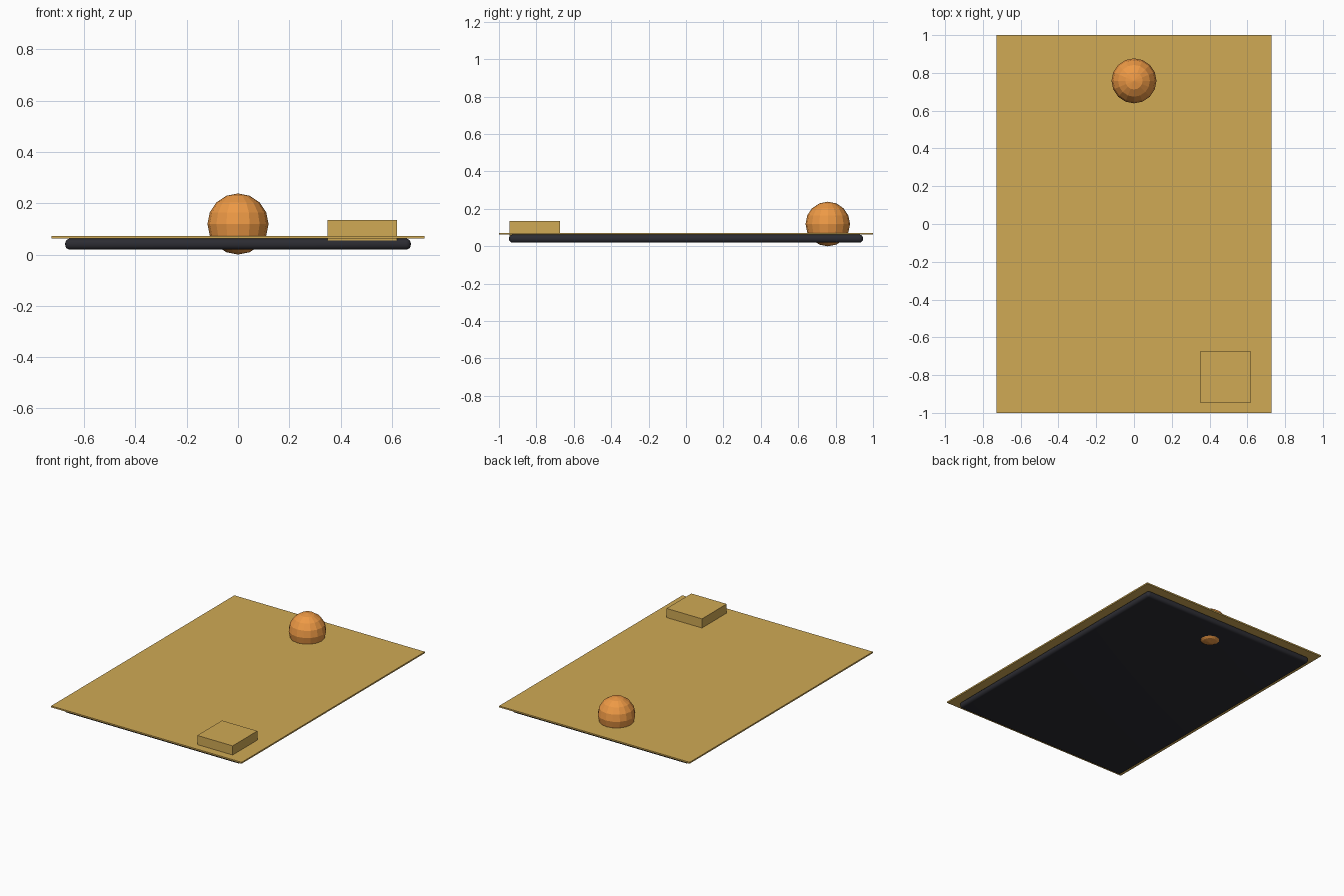
import bpy

if "Cube" in bpy.data.objects:
    bpy.data.objects.remove(bpy.data.objects["Cube"])


def material(name, color):
    m = bpy.data.materials.new(name)
    m.diffuse_color = (*color, 1)
    m.use_nodes = True
    m.node_tree.nodes["Principled BSDF"].inputs["Base Color"].default_value = m.diffuse_color
    return m


gold = material("gold", (0.63, 0.40, 0.09))
dark = material("dark", (0.025, 0.025, 0.032))
orange = material("orange", (0.85, 0.32, 0.06))


def box(name, lo, hi, mat, bevel=0):
    """Box between two corners, optionally with rounded edges."""
    center = [(a + b) / 2 for a, b in zip(lo, hi)]
    bpy.ops.mesh.primitive_cube_add(size=1, location=center)
    o = bpy.context.object
    o.name = name
    o.scale = [b - a for a, b in zip(lo, hi)]
    bpy.ops.object.transform_apply(location=False, rotation=False, scale=True)
    o.data.materials.append(mat)
    if bevel:
        mod = o.modifiers.new("round", 'BEVEL')
        mod.width = bevel
        mod.segments = 5
        bpy.ops.object.modifier_apply(modifier=mod.name)
        bpy.ops.object.shade_smooth_by_angle()
    return o


# Dark backing board with rounded rim
box("backing_board", (-0.674, -0.946, 0.019), (0.674, 0.946, 0.062), dark, 0.019)

# Thin overhanging sheet
box("top_sheet", (-0.728, -1, 0.062), (0.728, 1, 0.072), gold)

# Raised block near the front right corner
box("corner_block", (0.35, -0.944, 0.055), (0.62, -0.674, 0.135), gold)

# Faceted ball pushed through the board
bpy.ops.mesh.primitive_uv_sphere_add(segments=16, ring_count=8, radius=0.119,
                                     location=(0, 0.758, 0.119))
ball = bpy.context.object
ball.name = "ball_knob"
ball.data.materials.append(orange)
